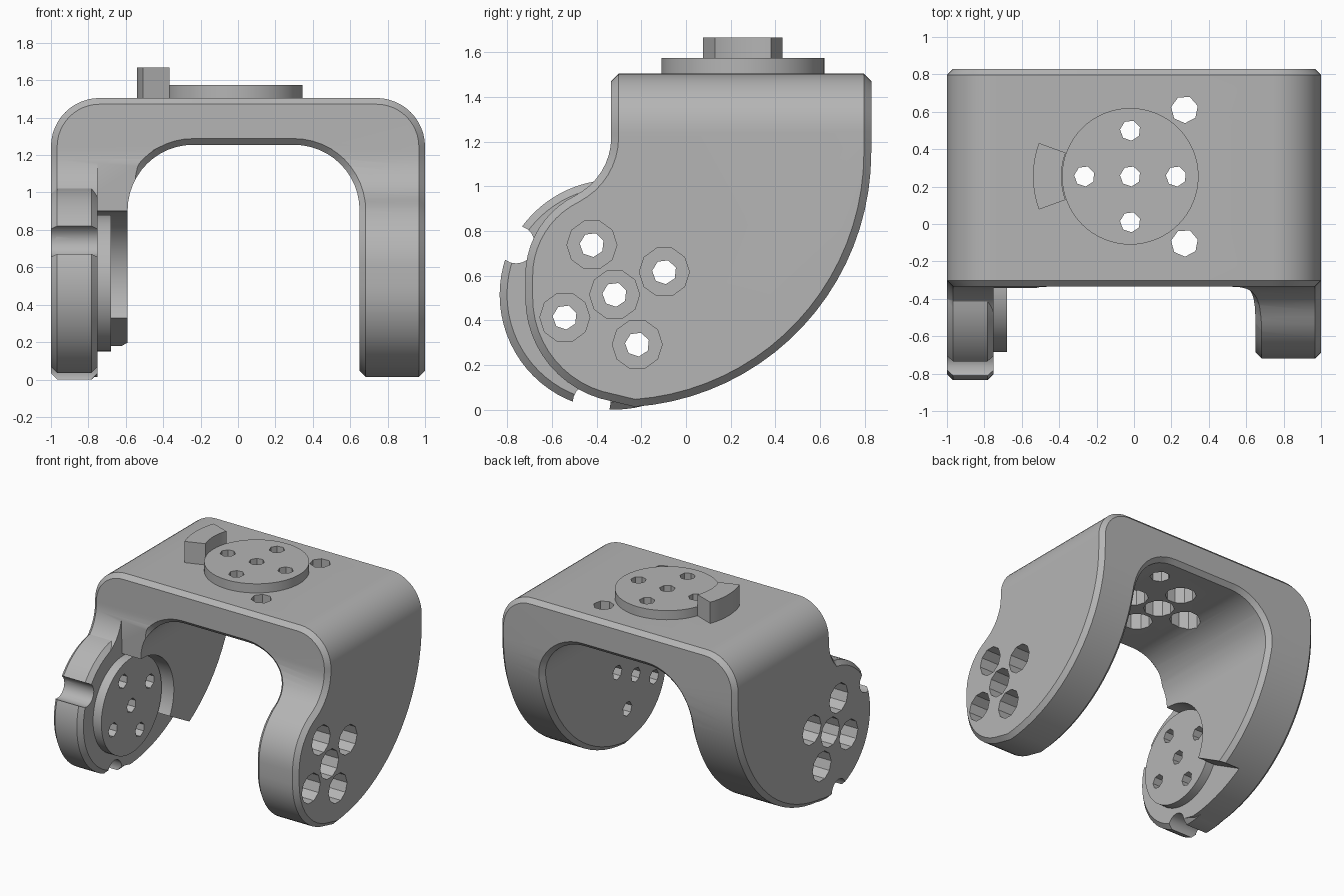
import bpy, bmesh
from math import cos, sin, pi, radians

if "Cube" in bpy.data.objects:
    bpy.data.objects.remove(bpy.data.objects["Cube"], do_unlink=True)

grey = bpy.data.materials.new("plain_grey")
grey.use_nodes = True
grey.diffuse_color = (0.46, 0.46, 0.46, 1)
for node in grey.node_tree.nodes:
    if node.type == 'BSDF_PRINCIPLED':
        node.inputs["Base Color"].default_value = (0.46, 0.46, 0.46, 1)


def arc(center, r, start, end, n):
    """Points on an arc, angles in degrees."""
    angles = [radians(start + (end - start) * i / n) for i in range(n + 1)]
    return [(center[0] + r * cos(a), center[1] + r * sin(a)) for a in angles]


def ring(center, r, n, phase=0):
    return arc(center, r, phase, phase + 360, n)[:-1]


def prism(name, pts, axis, a, b):
    """Extrude a 2D outline along an axis from a to b."""
    place = {'x': lambda p, t: (t, p[0], p[1]),
             'y': lambda p, t: (p[0], t, p[1]),
             'z': lambda p, t: (p[0], p[1], t)}[axis]
    bm = bmesh.new()
    lo = [bm.verts.new(place(p, a)) for p in pts]
    hi = [bm.verts.new(place(p, b)) for p in pts]
    n = len(pts)
    bm.faces.new(lo)
    bm.faces.new(hi)
    for i in range(n):
        j = (i + 1) % n
        bm.faces.new((lo[i], lo[j], hi[j], hi[i]))
    bmesh.ops.remove_doubles(bm, verts=bm.verts[:], dist=0.001)
    bmesh.ops.recalc_face_normals(bm, faces=bm.faces[:])
    mesh = bpy.data.meshes.new(name)
    bm.to_mesh(mesh)
    bm.free()
    obj = bpy.data.objects.new(name, mesh)
    bpy.context.scene.collection.objects.link(obj)
    return obj


def combine(obj, other, operation='DIFFERENCE'):
    """Apply a boolean and discard the helper."""
    mod = obj.modifiers.new("boolean", 'BOOLEAN')
    mod.operation, mod.object, mod.solver = operation, other, 'EXACT'
    other.hide_render = True
    bpy.context.view_layer.update()
    dg = bpy.context.evaluated_depsgraph_get()
    mesh = bpy.data.meshes.new_from_object(obj.evaluated_get(dg))
    obj.modifiers.clear()
    obj.data = mesh
    bpy.data.objects.remove(other, do_unlink=True)


def bevel(obj, pick, width, segments):
    """Bevel chosen edges, keeping the plain mesh if the result is unsound."""
    bm = bmesh.new()
    bm.from_mesh(obj.data)
    bmesh.ops.remove_doubles(bm, verts=bm.verts[:], dist=0.0005)
    before = bm.calc_volume()
    limit = [max(abs(v.co[k]) for v in bm.verts) + 0.004 for k in range(3)]
    edges = [e for e in bm.edges if len(e.link_faces) == 2 and pick(e)]
    bmesh.ops.bevel(bm, geom=edges, offset=width, offset_type='OFFSET', segments=segments,
                    profile=0.5, affect='EDGES', clamp_overlap=False, loop_slide=True)
    sound = (all(abs(v.co[k]) < limit[k] for v in bm.verts for k in range(3))
             and all(len(e.link_faces) == 2 for e in bm.edges)
             and 0.85 * before < bm.calc_volume() <= before * 1.001)
    if sound:
        bm.to_mesh(obj.data)
    bm.free()


def sharp(e):
    return e.calc_face_angle(0) > radians(35)


TOP = 1.505
CHAMFER = 0.033
HUB = (-0.32, 0.515)      # side pivot in y, z
DECK = (-0.02, 0.255)     # top pivot in x, y

# Bracket: side outline swept across, with rounded shoulders
outline = ([(-0.335, TOP)]
           + arc((-0.625, 1.22), 0.29, 0, -63.8, 8)
           + arc((-0.32, 0.6), 0.4, 116.2, 180, 10)
           + arc((-0.25, 0.5), 0.47, 180, 260, 12)
           + arc((-0.31, 1.15), 1.14, 274, 360, 20)
           + [(0.83, TOP)])
bracket = prism("bracket", outline, 'x', -1, 1)
bevel(bracket, lambda e: all(v.co.z > 1.5 and abs(v.co.x) > 0.99 for v in e.verts)
      and e.verts[0].co.x * e.verts[1].co.x > 0, 0.26, 12)

# Arch opening between the legs, then chamfer every sharp rim
arch = ([(0.65, -0.2)] + arc((0.3, 0.905), 0.35, 0, 90, 12)
        + arc((-0.24, 0.905), 0.35, 90, 180, 12) + [(-0.59, -0.2)])
combine(bracket, prism("arch_cutter", arch, 'y', -1.2, 1.2))
bevel(bracket, sharp, CHAMFER, 1)

# Clearance on the inside of the right leg: disc pocket plus open front sweep
sweep = arc(HUB, 0.385, -29, 92, 28) + arc(HUB, 0.95, 92, 331, 40)
combine(bracket, prism("pocket_cutter", sweep, 'x', -0.75, -0.4))

# Round stop plate at the front of the right leg, with two notches
plate = prism("stop_plate", ring(HUB, 0.515, 72), 'x', -1, -0.75)
bevel(plate, sharp, CHAMFER, 1)
for angle in (153, 258):
    spot = arc(HUB, 0.495, angle, angle, 1)[0]
    combine(plate, prism("notch_cutter", ring(spot, 0.085, 20), 'x', -1.2, -0.6))
    combine(bracket, prism("notch_cutter", ring(spot, 0.085, 20), 'x', -1.2, -0.6))
combine(bracket, plate, 'UNION')

# Raised discs and the stop tab
side_disc = prism("side_disc", ring(HUB, 0.365, 64), 'x', -0.75, -0.68)
top_disc = prism("top_disc", ring(DECK, 0.365, 64), 'z', TOP, 1.575)
tab_shape = arc(DECK, 0.52, 160, 200, 10) + arc(DECK, 0.368, 200, 160, 10)
stop_tab = prism("stop_tab", tab_shape, 'z', TOP, 1.668)


def pattern(center, first):
    """A centre hole and four around it."""
    return [center] + ring(center, 0.245, 4, first)


# Screw holes with counterbores from the outside of each leg
for spot in pattern(HUB, 24.5):
    small, large = ring(spot, 0.055, 7, 20), ring(spot, 0.112, 10)
    combine(bracket, prism("hole_cutter", small, 'x', -1.2, 1.2))
    combine(side_disc, prism("hole_cutter", small, 'x', -1.2, 1.2))
    combine(bracket, prism("bore_cutter", large, 'x', 0.73, 1.2))
    combine(bracket, prism("bore_cutter", large, 'x', -1.2, -0.8))

# Screw holes through the deck, counterbored from below
for spot in pattern(DECK, 0):
    small, large = ring(spot, 0.055, 7, 20), ring(spot, 0.112, 10)
    combine(bracket, prism("hole_cutter", small, 'z', 1.1, 1.8))
    combine(top_disc, prism("hole_cutter", small, 'z', 1.1, 1.8))
    combine(bracket, prism("bore_cutter", large, 'z', 1.1, 1.44))
for side in (-1, 1):
    spot = (0.27, DECK[1] + side * 0.357)
    combine(bracket, prism("hole_cutter", ring(spot, 0.073, 7, 15), 'z', 1.1, 1.8))

# Colour and shading
for obj in (bracket, side_disc, top_disc, stop_tab):
    obj.data.materials.clear()
    obj.data.materials.append(grey)
    for face in obj.data.polygons:
        face.material_index = 0
    bpy.ops.object.select_all(action='DESELECT')
    obj.select_set(True)
    bpy.context.view_layer.objects.active = obj
    bpy.ops.object.shade_smooth_by_angle(angle=radians(25))
